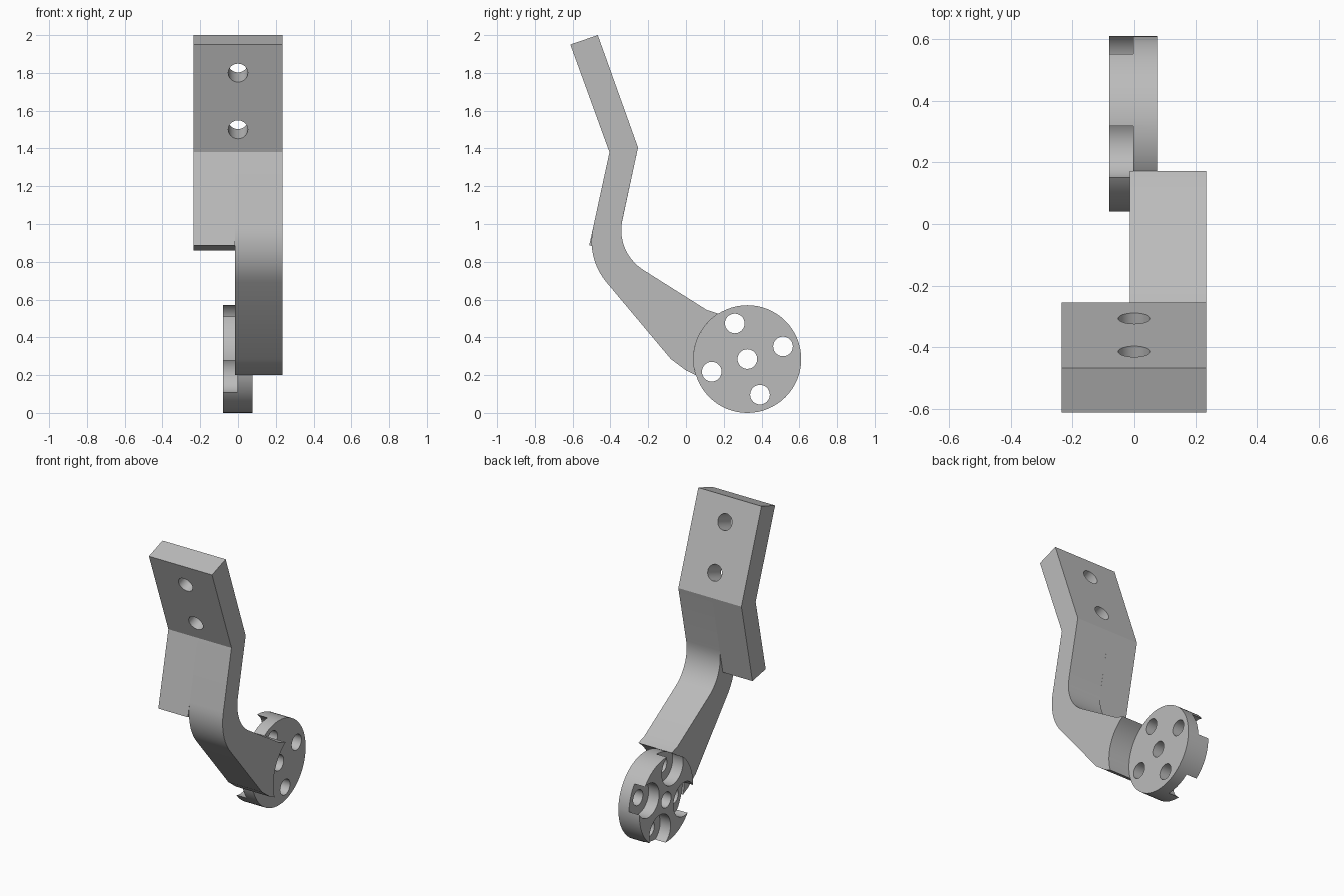
import bpy, bmesh, math
from mathutils import Vector, Matrix

cube = bpy.data.objects.get("Cube")
if cube:
    bpy.data.objects.remove(cube, do_unlink=True)

grey = bpy.data.materials.new("plain_grey")
grey.use_nodes = True
colour = (0.5, 0.5, 0.5, 1)
grey.diffuse_color = colour
grey.node_tree.nodes["Principled BSDF"].inputs["Base Color"].default_value = colour

HUB = Vector((0.325, 0.285))      # hub centre in (y, z)
HUB_R = 0.285
HOLE_R = 0.052


def add_object(name, bm):
    bmesh.ops.recalc_face_normals(bm, faces=bm.faces)
    mesh = bpy.data.meshes.new(name)
    bm.to_mesh(mesh)
    bm.free()
    mesh.materials.append(grey)
    obj = bpy.data.objects.new(name, mesh)
    bpy.context.collection.objects.link(obj)
    return obj


def prism(name, profile, x0, x1):
    """Extrude a (y, z) outline from x0 to x1."""
    bm = bmesh.new()
    face = bm.faces.new([bm.verts.new((x0, p[0], p[1])) for p in profile])
    ext = bmesh.ops.extrude_face_region(bm, geom=[face])
    moved = [g for g in ext["geom"] if isinstance(g, bmesh.types.BMVert)]
    bmesh.ops.translate(bm, vec=(x1 - x0, 0, 0), verts=moved)
    return add_object(name, bm)


def rod(name, centre, axis, radius, length, sides=32):
    bm = bmesh.new()
    turn = Vector((0, 0, 1)).rotation_difference(Vector(axis)).to_matrix().to_4x4()
    bmesh.ops.create_cone(bm, cap_ends=True, segments=sides, radius1=radius, radius2=radius,
                          depth=length, matrix=Matrix.Translation(centre) @ turn)
    return add_object(name, bm)


def combine(obj, other, operation):
    """Apply a boolean and discard the helper."""
    mod = obj.modifiers.new("combine", "BOOLEAN")
    mod.operation = operation
    mod.solver = "EXACT"
    mod.object = other
    bpy.context.view_layer.objects.active = obj
    bpy.ops.object.modifier_apply(modifier=mod.name)
    bpy.data.objects.remove(other, do_unlink=True)


def fillet(before, corner, after, t, steps=10):
    """Round a corner with an arc whose tangents have length t."""
    c = Vector(corner)
    u = (Vector(before) - c).normalized()
    v = (Vector(after) - c).normalized()
    half = u.angle(v) / 2
    mid = c + (u + v).normalized() * t / math.cos(half)
    a, b = c + u * t - mid, c + v * t - mid
    whole = a.angle(b)
    return [mid + (a * math.sin(whole * (1 - i / steps)) + b * math.sin(whole * i / steps))
            / math.sin(whole) for i in range(steps + 1)]


def smooth(obj):
    bpy.ops.object.select_all(action="DESELECT")
    obj.select_set(True)
    bpy.context.view_layer.objects.active = obj
    bpy.ops.object.shade_smooth_by_angle(angle=math.radians(20))


# Bent bracket: wide upper plate whose one half runs on into the arm
top_front, top_back = (-0.612, 1.95), (-0.467, 2.0)
bend_front, bend_back = (-0.405, 1.38), (-0.254, 1.405)
knee_front, knee_back = (-0.527, 0.818), (-0.374, 0.85)
low_front, low_back = (-0.08, 0.285), (0.11, 0.545)

socket = [HUB + HUB_R * Vector((math.cos(a), math.sin(a)))
          for a in (math.radians(122.5 + 75 * i / 14) for i in range(15))]
arm = ([top_front, top_back, bend_back]
       + fillet(bend_back, knee_back, low_back, 0.175) + [low_back] + socket
       + [(0.0, 0.225), low_front]
       + fillet(low_front, knee_front, bend_front, 0.165) + [bend_front])
bracket = prism("bracket_arm", arm, -0.015, 0.235)
tab = prism("plate_tab", [top_front, top_back, bend_back, (-0.371, 0.86),
                          (-0.512, 0.887), bend_front], -0.235, -0.015)
combine(bracket, tab, "UNION")

# Two mounting holes square to the upper plate
normal = Vector((0, 0.941, 0.338))
for z in (1.80, 1.50):
    front = Vector((0, bend_front[0] - (z - bend_front[1]) * 0.363, z))
    drill = rod("drill", front + normal * 0.077, normal, HOLE_R, 0.4)
    combine(bracket, drill, "DIFFERENCE")
smooth(bracket)

# Hub disc with a centre bore and four recessed holes open to the rim
hub = rod("hub_disc", (-0.002, HUB.x, HUB.y), (1, 0, 0), HUB_R, 0.157, 64)
combine(hub, rod("bore", (0, HUB.x, HUB.y), (1, 0, 0), HOLE_R, 0.5), "DIFFERENCE")
for i in range(4):
    a = math.radians(19.5 + 90 * i)
    y, z = HUB.x + 0.2 * math.cos(a), HUB.y + 0.2 * math.sin(a)
    combine(hub, rod("recess", (-0.1, y, z), (1, 0, 0), 0.113, 0.195, 48), "DIFFERENCE")
    combine(hub, rod("bolt_hole", (0, y, z), (1, 0, 0), HOLE_R, 0.5), "DIFFERENCE")
smooth(hub)
